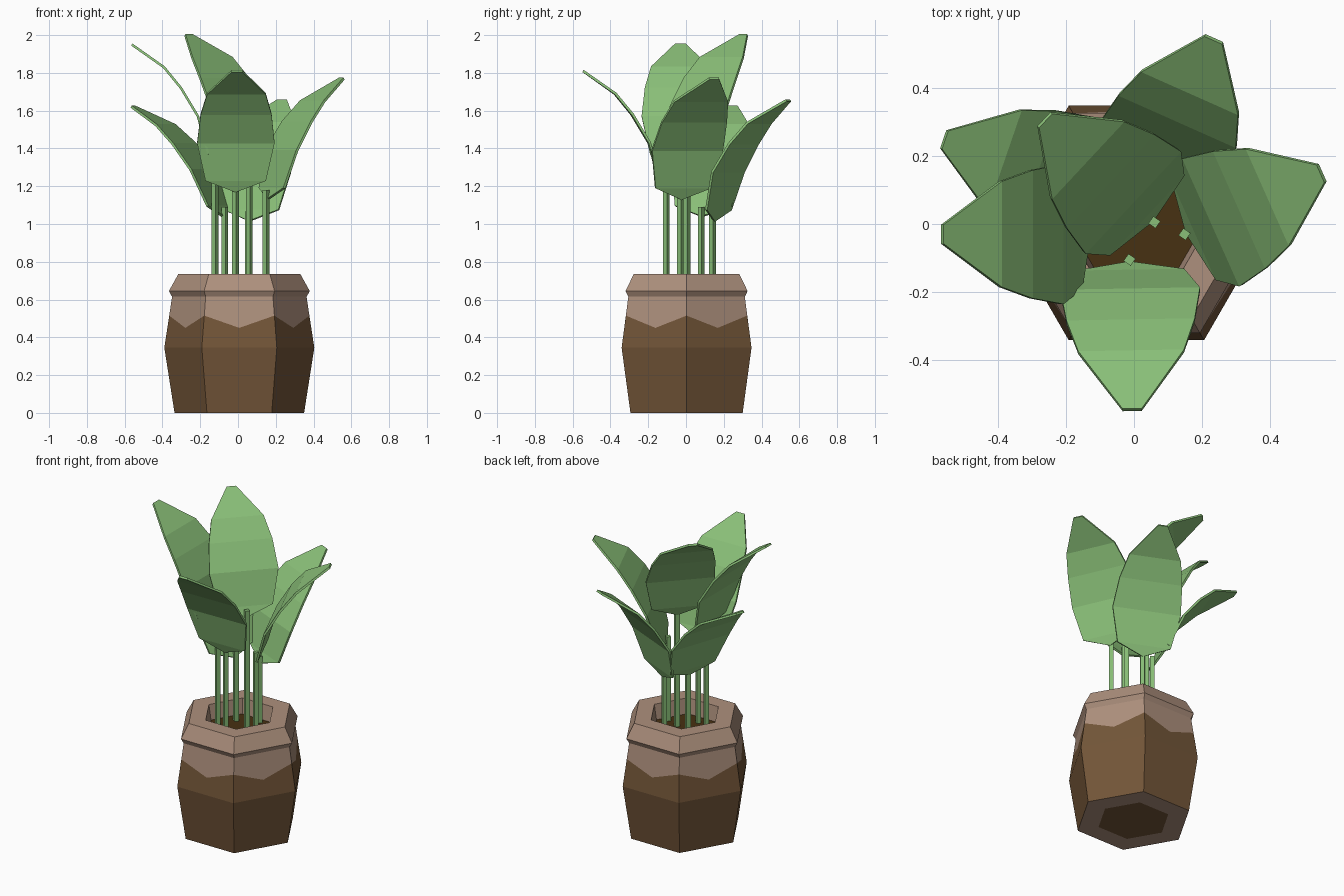
import bpy, bmesh
from math import cos, sin, pi, radians
from mathutils import Vector, Matrix

cube = bpy.data.objects.get("Cube")
if cube:
    bpy.data.objects.remove(cube, do_unlink=True)


def material(name, srgb):
    lin = [((c + 0.055) / 1.055) ** 2.4 for c in srgb] + [1]
    m = bpy.data.materials.new(name)
    m.use_nodes = True
    m.diffuse_color = lin
    m.node_tree.nodes["Principled BSDF"].inputs["Base Color"].default_value = lin
    return m


brown = material("brown", (0.45, 0.335, 0.22))
tan = material("tan", (0.68, 0.565, 0.49))
earth = material("soil_brown", (0.28, 0.19, 0.07))
green = material("leaf_green", (0.54, 0.75, 0.47))


def make_object(name, bm, mats):
    bmesh.ops.recalc_face_normals(bm, faces=bm.faces)
    me = bpy.data.meshes.new(name)
    bm.to_mesh(me)
    bm.free()
    for m in mats:
        me.materials.append(m)
    ob = bpy.data.objects.new(name, me)
    bpy.context.collection.objects.link(ob)
    return ob


# Six-sided pot: rings hold the corners and the middles of the sides.
# Each ring: corner radius, corner z, middle radius, middle z, material of the band above
def ring(r, z, mat, mid_r=None, mid_z=None):
    return r, z, mid_r or r, z if mid_z is None else mid_z, mat


BROWN, TAN, SOIL = range(3)
rings = [
    ring(0.215, 0, TAN),                 # underside border
    ring(0.343, 0, BROWN),
    ring(0.397, 0.345, BROWN),
    ring(0.371, 0.515, TAN, 0.381, 0.45),  # zigzag colour edge
    ring(0.356, 0.615, TAN),
    ring(0.373, 0.645, TAN),             # rim
    ring(0.323, 0.735, TAN),
    ring(0.215, 0.735, TAN),
    ring(0.2, 0.64, SOIL),               # soil level
]
bm = bmesh.new()
loops = []
for r, z, mr, mz, mat in rings:
    loop = []
    for i in range(12):
        a = i * pi / 6
        rad, h = (mr * cos(pi / 6), mz) if i % 2 else (r, z)
        loop.append(bm.verts.new((rad * cos(a), rad * sin(a), h)))
    loops.append(loop)
for lo, hi, info in zip(loops, loops[1:], rings):
    for i in range(12):
        j = (i + 1) % 12
        bm.faces.new((lo[i], lo[j], hi[j], hi[i])).material_index = info[4]
bm.faces.new(loops[0]).material_index = BROWN
bm.faces.new(loops[-1]).material_index = SOIL
pot = make_object("pot", bm, (brown, tan, earth))
pot.location = (0.007, 0.003, 0)

# Leaf sections from base to tip: outward distance, height, half width
SECTIONS = [(0, 0, 0), (0.025, 0.06, 0.16), (0.08, 0.26, 0.205),
            (0.17, 0.41, 0.188), (0.26, 0.52, 0.155), (0.43, 0.64, 0.028)]


def leaf(name, base, heading, pitch):
    bm = bmesh.new()
    tip_down = Matrix.Rotation(radians(pitch), 3, 'Y')
    turn = Matrix.Rotation(radians(heading), 3, 'Z')
    rows = []
    for out, up, w in SECTIONS:
        sides = (-w, w) if w else (0,)
        rows.append([bm.verts.new(Vector(base) + turn @ (tip_down @ Vector((out + 0.01, s, up))))
                     for s in sides])
    for a, b in zip(rows, rows[1:]):
        bm.faces.new(a + b[::-1])
    ob = make_object(name, bm, (green,))
    mod = ob.modifiers.new("thickness", 'SOLIDIFY')
    mod.thickness = 0.013
    mod.offset = 0


# Thin square stalk from the soil to just above the leaf base
def stem(name, base):
    x, y, z = base
    bottom, top = 0.62, z + 0.05
    bm = bmesh.new()
    bmesh.ops.create_cone(bm, cap_ends=True, segments=4, radius1=0.018,
                          radius2=0.018, depth=top - bottom)
    bmesh.ops.rotate(bm, verts=bm.verts, matrix=Matrix.Rotation(radians(10), 3, 'Z'))
    bmesh.ops.translate(bm, verts=bm.verts, vec=(x, y, (top + bottom) / 2))
    make_object(name, bm, (green,))


# Base point, heading and extra pitch of each leaf
plants = {
    "front": ((-0.013, -0.105, 1.17), -89, 0),
    "left": ((0.148, -0.03, 1.13), 24, 0),
    "back_left": ((0.055, 0.14, 1.015), 66, 0),
    "tall_back": ((0.06, 0.005, 1.36), 137, 0),
    "tall_right": ((-0.122, -0.03, 1.31), 180, 0),
    "back_right": ((-0.07, 0.08, 1.04), 161, 7),
}
for side, (base, heading, pitch) in plants.items():
    leaf(side + "_leaf", base, heading, pitch)
    stem(side + "_stem", base)
